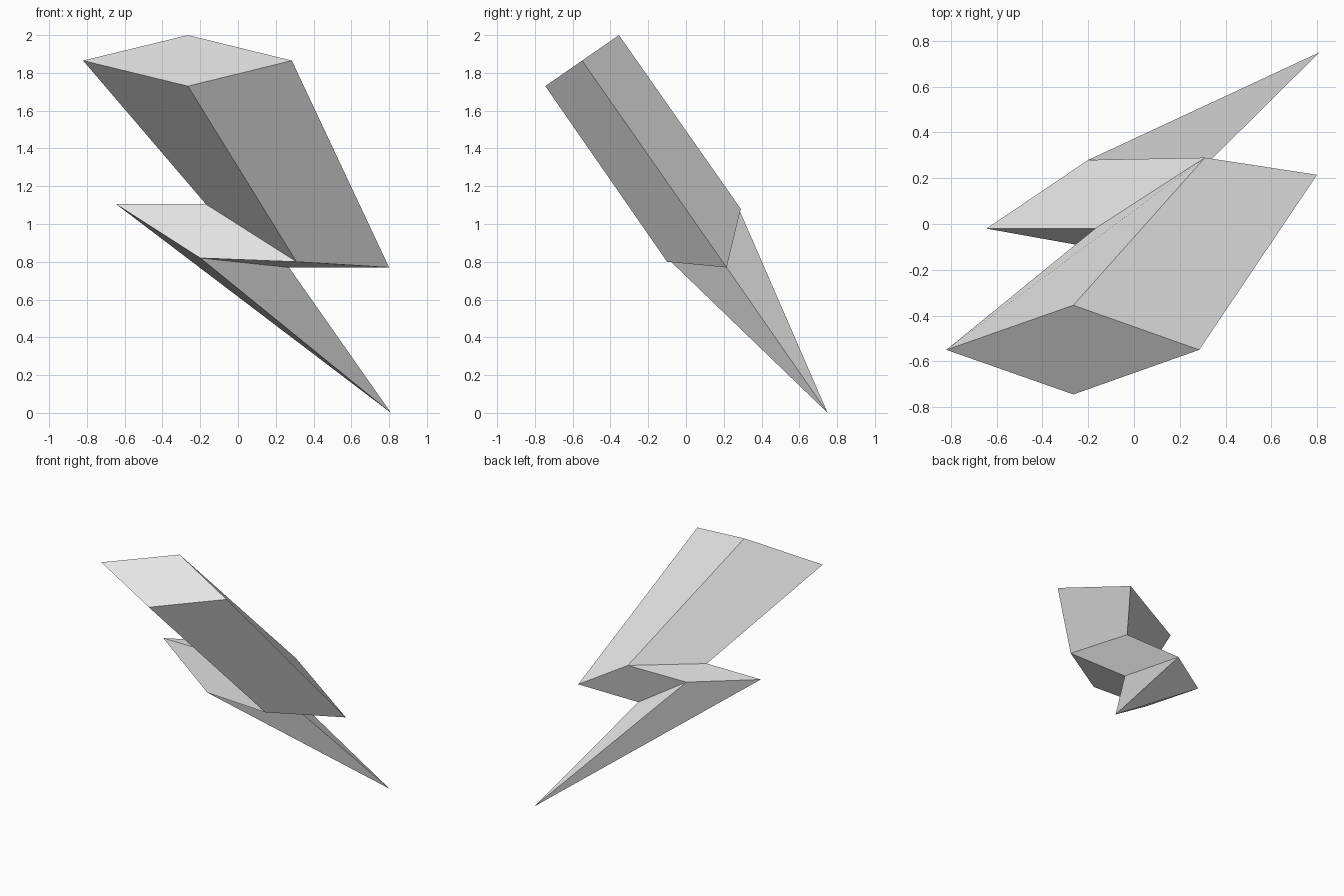
import bpy
import bmesh
from mathutils import Vector

default_cube = bpy.data.objects.get("Cube")
if default_cube:
    bpy.data.objects.remove(default_cube, do_unlink=True)

# One plain grey for the whole bolt
grey = bpy.data.materials.new("light_grey")
grey.use_nodes = True
colour = (0.8, 0.8, 0.8, 1.0)
grey.diffuse_color = colour
grey.node_tree.nodes["Principled BSDF"].inputs["Base Color"].default_value = colour

# Diamond sections down the bolt: left, back, right and front corners
top = [(-0.82, -0.55, 1.865), (-0.265, -0.355, 2.0),
       (0.285, -0.55, 1.865), (-0.265, -0.745, 1.73)]
upper_step = [(-0.17, -0.02, 1.105), (0.31, 0.29, 1.08),
              (0.80, 0.215, 0.77), (0.31, -0.10, 0.80)]
lower_step = [(-0.645, -0.02, 1.105), (-0.20, 0.28, 1.08),
              (0.27, 0.215, 0.77), (-0.20, -0.10, 0.82)]
tip_point = (0.81, 0.75, 0.0)

bm = bmesh.new()
rings = [[bm.verts.new(Vector(p)) for p in section]
         for section in (top, upper_step, lower_step)]
tip = bm.verts.new(tip_point)

# Top cap and the sides between neighbouring sections
bm.faces.new(rings[0])
for a, b in zip(rings, rings[1:]):
    for i in range(4):
        j = (i + 1) % 4
        bm.faces.new((a[i], b[i], b[j], a[j]))

# Pointed lower end
for i in range(4):
    bm.faces.new((rings[-1][i], tip, rings[-1][(i + 1) % 4]))
bmesh.ops.recalc_face_normals(bm, faces=bm.faces)

mesh = bpy.data.meshes.new("lightning_bolt")
bm.to_mesh(mesh)
bm.free()
mesh.materials.append(grey)
bolt = bpy.data.objects.new("lightning_bolt", mesh)
bpy.context.collection.objects.link(bolt)
